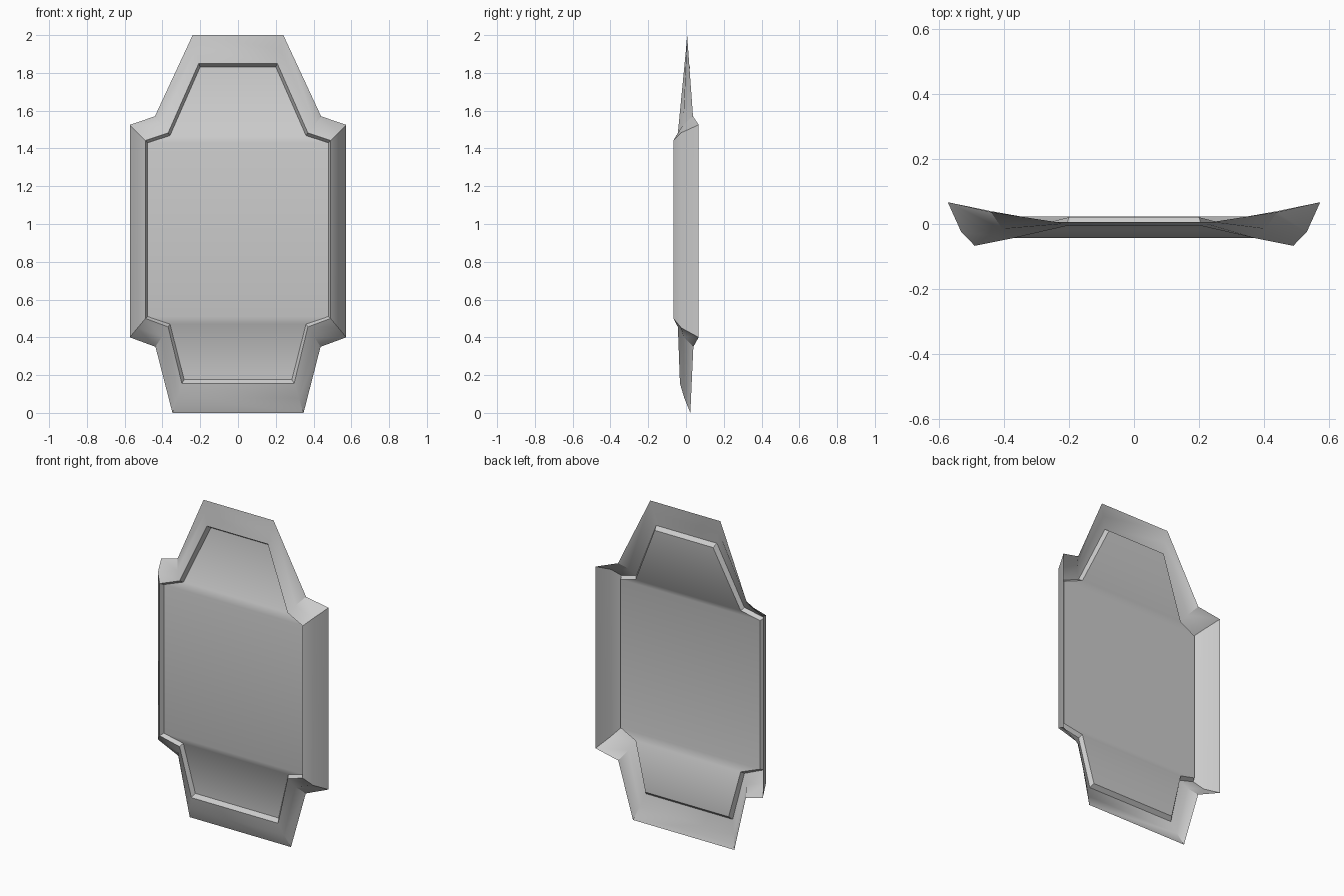
import bpy
import bmesh
import math

if "Cube" in bpy.data.objects:
    bpy.data.objects.remove(bpy.data.objects["Cube"])

# Right half of each nested outline, top to bottom: (x, y, z)
outer_edge = [(0.24, 0.006, 2.0), (0.44, 0.037, 1.57), (0.573, 0.067, 1.525),
              (0.573, 0.067, 0.40), (0.437, 0.039, 0.35), (0.347, 0.023, 0.0)]
front_rim = [(0.208, -0.006, 1.85), (0.37, -0.043, 1.482), (0.49, -0.067, 1.442),
             (0.49, -0.067, 0.50), (0.37, -0.043, 0.455), (0.297, -0.032, 0.155)]
panel_edge = [(0.20, 0.021, 1.832), (0.36, -0.021, 1.468), (0.478, -0.043, 1.430),
              (0.478, -0.043, 0.51), (0.36, -0.021, 0.470), (0.285, -0.010, 0.176)]

# Bulge of the border midway between the edge and the rim
bulge = [0.0, 0.012, 0.025, 0.025, 0.012, 0.004]
middle = [tuple((a + b) / 2 - (k if i == 1 else 0)
                for i, (a, b) in enumerate(zip(p, q)))
          for p, q, k in zip(outer_edge, front_rim, bulge)]

bm = bmesh.new()


def add_ring(half):
    """Closed outline: right side going down, mirrored left side going up."""
    points = half + [(-x, y, z) for x, y, z in reversed(half)]
    return [bm.verts.new(p) for p in points]


# Border and recess lip: bridge successive outlines
rings = [add_ring(h) for h in (outer_edge, middle, front_rim, panel_edge)]
for a, b in zip(rings, rings[1:]):
    n = len(a)
    for i in range(n):
        j = (i + 1) % n
        bm.faces.new((a[i], a[j], b[j], b[i]))

# Recessed panel: bands from the left side to the right side
inner = rings[-1]
n = len(inner)
for i in range(n // 2 - 1):
    bm.faces.new((inner[i], inner[i + 1], inner[n - 2 - i], inner[n - 1 - i]))

bmesh.ops.recalc_face_normals(bm, faces=bm.faces)
bm.normal_update()
if sum(f.normal.y * f.calc_area() for f in bm.faces) > 0:
    bmesh.ops.reverse_faces(bm, faces=bm.faces)

mesh = bpy.data.meshes.new("shield_plate")
bm.to_mesh(mesh)
bm.free()
shield = bpy.data.objects.new("shield_plate", mesh)
bpy.context.collection.objects.link(shield)

# Soft bends, crisp lip
bpy.context.view_layer.objects.active = shield
shield.select_set(True)
bpy.ops.object.shade_smooth_by_angle(angle=math.radians(35))
